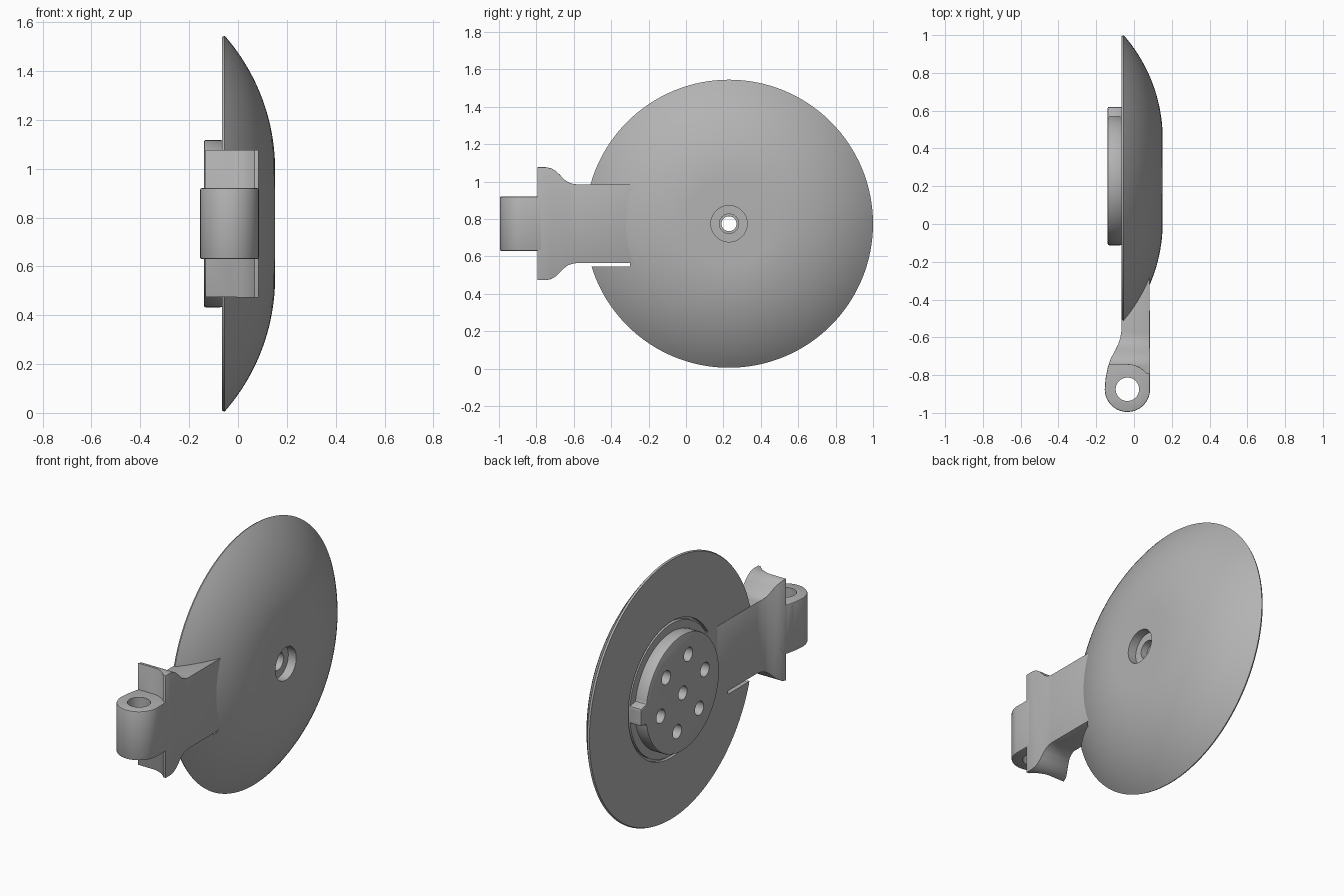
import bpy, bmesh, math
from mathutils import Vector, Matrix

if "Cube" in bpy.data.objects:
    bpy.data.objects.remove(bpy.data.objects["Cube"])

CY, CZ = 0.23, 0.775          # dish centre
HX, HY = -0.035, -0.875       # hinge pin centre
BACK = -0.065                 # flat back plane

grey = bpy.data.materials.new("plain grey")
grey.use_nodes = True
grey.diffuse_color = (0.45, 0.45, 0.45, 1)
grey.node_tree.nodes["Principled BSDF"].inputs["Base Color"].default_value = (0.45, 0.45, 0.45, 1)


def finish(name, bm):
    bmesh.ops.recalc_face_normals(bm, faces=bm.faces[:])
    mesh = bpy.data.meshes.new(name)
    bm.to_mesh(mesh)
    bm.free()
    mesh.materials.append(grey)
    obj = bpy.data.objects.new(name, mesh)
    bpy.context.collection.objects.link(obj)
    return obj


def prism(name, pts, lo, hi, axis):
    """Extrude a flat outline along x (outline in y, z) or z (outline in x, y)."""
    bm = bmesh.new()
    place = (lambda p, h: (h, p[0], p[1])) if axis == "x" else (lambda p, h: (p[0], p[1], h))
    face = bm.faces.new([bm.verts.new(place(p, lo)) for p in pts])
    ext = bmesh.ops.extrude_face_region(bm, geom=[face])["geom"]
    shift = Vector(place((0, 0), hi - lo))
    bmesh.ops.translate(bm, verts=[g for g in ext if isinstance(g, bmesh.types.BMVert)], vec=shift)
    return finish(name, bm)


def lathe(name, profile, steps=128):
    """Spin a closed (radius, x) profile round the dish axis."""
    bm = bmesh.new()
    vs = [bm.verts.new((x, CY, CZ + r)) for r, x in profile]
    edges = [bm.edges.new((v, vs[(i + 1) % len(vs)])) for i, v in enumerate(vs)]
    bmesh.ops.spin(bm, geom=vs + edges, cent=(0, CY, CZ), axis=(1, 0, 0),
                   angle=math.tau, steps=steps)
    bmesh.ops.remove_doubles(bm, verts=bm.verts[:], dist=1e-5)
    return finish(name, bm)


def arc(cx, cy, r, a0, a1, n):
    return [(cx + r * math.cos(math.radians(a0 + (a1 - a0) * i / n)),
             cy + r * math.sin(math.radians(a0 + (a1 - a0) * i / n))) for i in range(n + 1)]


def circle(cx, cy, r, n=40):
    return arc(cx, cy, r, 0, 360, n)[:-1]


def box(u0, u1, v0, v1):
    return [(u0, v0), (u1, v0), (u1, v1), (u0, v1)]


def select(obj):
    bpy.ops.object.select_all(action="DESELECT")
    obj.select_set(True)
    bpy.context.view_layer.objects.active = obj


def apply(obj, mod):
    select(obj)
    bpy.ops.object.modifier_apply(modifier=mod.name)


def boolean(obj, cutter, op="DIFFERENCE"):
    mod = obj.modifiers.new("cut", "BOOLEAN")
    mod.operation, mod.solver, mod.object = op, "EXACT", cutter
    apply(obj, mod)
    bpy.data.objects.remove(cutter)


def bevel(obj, width):
    mod = obj.modifiers.new("soft edge", "BEVEL")
    mod.width, mod.segments = width, 2
    mod.limit_method, mod.angle_limit = "ANGLE", math.radians(40)
    apply(obj, mod)


def smooth(obj):
    select(obj)
    bpy.ops.object.shade_smooth_by_angle(angle=math.radians(30))


# Domed dish with a stepped centre hole
R, FLAT, TOP = 0.834, 0.22, 0.152
RIM = math.asin((0.77 - FLAT) / R)
dome = [(FLAT + R * math.sin(RIM * i / 20), TOP - R + R * math.cos(RIM * i / 20)) for i in range(21)]
dish = lathe("dish", [(0.04, BACK), (0.04, 0.06), (0.052, 0.06), (0.052, 0.1),
                      (0.097, 0.1), (0.097, TOP)] + dome + [(0.765, BACK)])

# Round groove on the back, open where the arm meets the hub
groove = lathe("groove_cutter", [(0.388, -0.1), (0.388, -0.045), (0.402, -0.045), (0.402, -0.1)])
boolean(groove, prism("arm_gap", box(-0.3, CY, 0.555, 0.985), -0.2, 0, "x"))
boolean(dish, groove)
# Narrow slot under the arm
boolean(dish, prism("slot_cutter", box(-0.6, -0.3, 0.545, 0.57), -0.2, 0.3, "x"))
smooth(dish)

# Back cap with a locating tab and seven holes
rim = []
for i in range(144):
    a = math.tau * i / 144
    r = 0.39 / math.cos(a) if math.cos(a) > math.cos(0.17) else 0.3425
    rim.append((CY + r * math.cos(a), CZ + r * math.sin(a)))
cap = prism("back_cap", rim, -0.14, BACK + 0.002, "x")
bevel(cap, 0.008)
boolean(cap, prism("centre_hole", circle(CY, CZ, 0.04), -0.3, 0.1, "x"))
for k in range(6):
    a = math.radians(44 + 60 * k)
    boolean(cap, prism("bolt_hole", circle(CY + 0.215 * math.cos(a), CZ + 0.215 * math.sin(a), 0.041, 32),
                       -0.3, -0.08, "x"))
smooth(cap)

# Plan outline shared by the arm and the hinge
left_edge = [(-0.067, -0.57), (-0.072, -0.6), (-0.083, -0.635), (-0.1, -0.67),
             (-0.122, -0.71), (-0.139, -0.76), (-0.151, -0.82)]
plan = [(0.083, -0.2), (-0.067, -0.2)] + left_edge + arc(HX, HY, 0.119, 180, 360, 32)

# Flared arm: plan outline crossed with the side outline
half = [(-0.2, 0.21), (-0.58, 0.21), (-0.605, 0.213), (-0.63, 0.222), (-0.65, 0.236),
        (-0.675, 0.262), (-0.695, 0.281), (-0.72, 0.296), (-0.75, 0.302), (-0.795, 0.302)]
side = [(y, CZ + h) for y, h in half] + [(y, CZ - h) for y, h in reversed(half)]
arm = prism("flared_arm", plan, 0.3, 1.3, "z")
boolean(arm, prism("side_shape", side, -0.5, 0.5, "x"), "INTERSECT")
# Clearance round the hinge knuckle
clear = [(-0.3, -0.745)] + arc(HX, HY, 0.13, 89, 0, 16) + [(0.2, -1.1), (-0.3, -1.1)]
for lo, hi in ((0.3, 0.64), (0.91, 1.3)):
    boolean(arm, prism("clearance", clear, lo, hi, "z"))
boolean(arm, prism("pin_clearance", circle(HX, HY, 0.09), 0.3, 1.3, "z"))
bevel(arm, 0.005)
smooth(arm)

# Hinge knuckle with its pin hole
hinge = prism("hinge_knuckle", [(0.083, -0.7), (-0.115, -0.7)] + left_edge[4:]
              + arc(HX, HY, 0.12, 180, 360, 32), 0.63, 0.92, "z")
bevel(hinge, 0.006)
boolean(hinge, prism("pin_hole", circle(HX, HY, 0.062, 48), 0.3, 1.3, "z"))
smooth(hinge)
